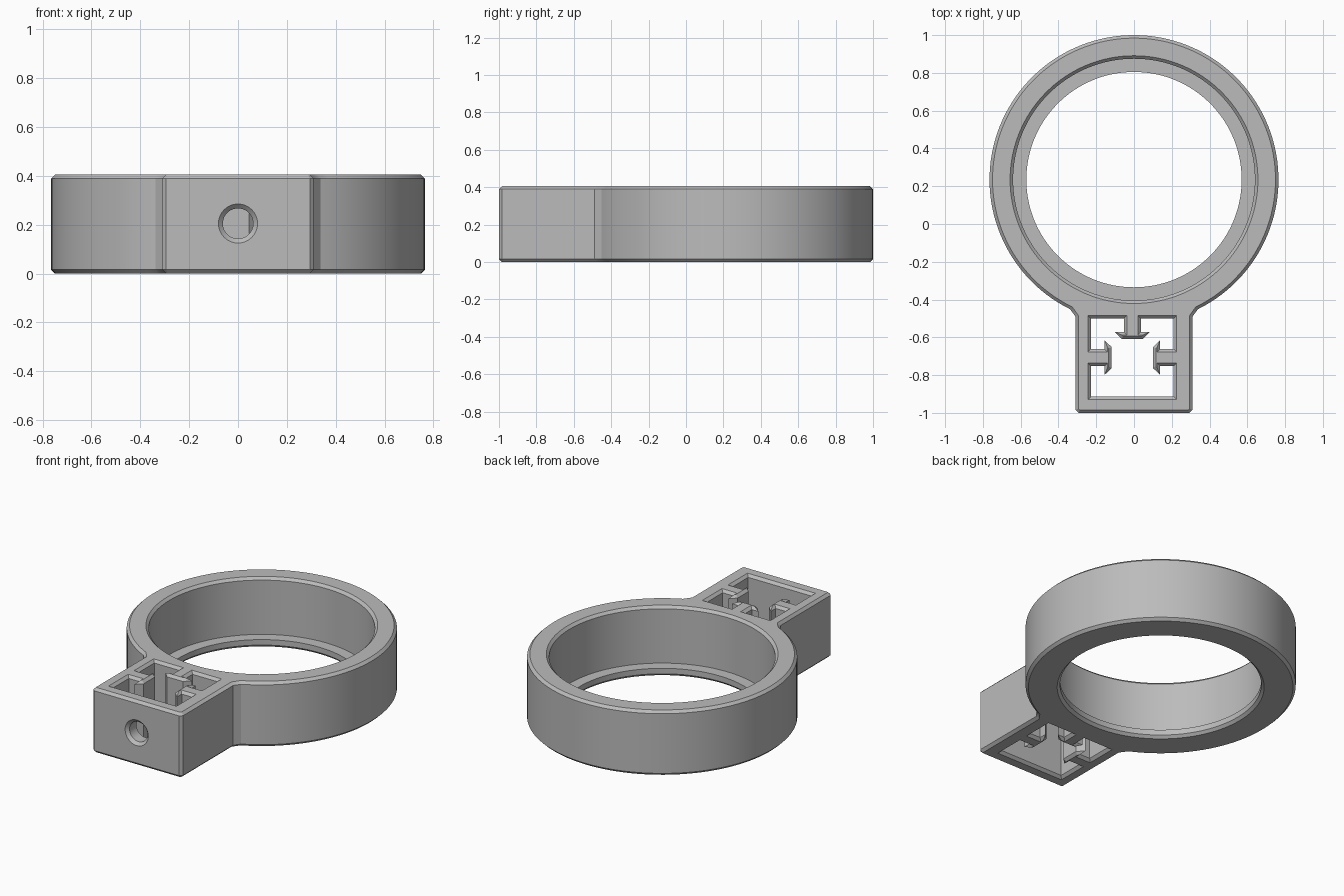
import bpy, bmesh
from math import cos, sin, pi, atan2
from mathutils import Vector

if "Cube" in bpy.data.objects:
    bpy.data.objects.remove(bpy.data.objects["Cube"])

H, CH, EPS = 0.405, 0.016, 0.001
CENTRE = Vector((0, 0.235))
R = 0.765

grey = bpy.data.materials.new("grey plastic")
grey.use_nodes = True
colour = (0.5, 0.5, 0.5, 1)
grey.diffuse_color = colour
grey.node_tree.nodes["Principled BSDF"].inputs["Base Color"].default_value = colour


def loft(name, rings):
    """Closed solid through matching rings of 3D points."""
    bm = bmesh.new()
    loops = [[bm.verts.new(p) for p in ring] for ring in rings]
    n = len(loops[0])
    for a, b in zip(loops, loops[1:]):
        for i in range(n):
            j = (i + 1) % n
            bm.faces.new((a[i], a[j], b[j], b[i]))
    bm.faces.new(loops[0][::-1])
    bm.faces.new(loops[-1])
    bmesh.ops.recalc_face_normals(bm, faces=bm.faces)
    mesh = bpy.data.meshes.new(name)
    bm.to_mesh(mesh)
    bm.free()
    mesh.materials.append(grey)
    ob = bpy.data.objects.new(name, mesh)
    bpy.context.collection.objects.link(ob)
    return ob


def offset(pts, d):
    """Mitred offset of a counter-clockwise outline, outward for d > 0."""
    out = []
    for i, p in enumerate(pts):
        t1 = (p - pts[i - 1]).normalized()
        t2 = (pts[(i + 1) % len(pts)] - p).normalized()
        n1, n2 = Vector((t1.y, -t1.x)), Vector((t2.y, -t2.x))
        out.append(p + (n1 + n2) * d / (1 + n1.dot(n2)))
    return out


def prism(name, pts, levels):
    """Stack of offset outlines given as (z, offset)."""
    return loft(name, [[(p.x, p.y, z) for p in offset(pts, d)] for z, d in levels])


def turned(name, origin, axis_y, profile, n):
    """Round solid from (position, radius) pairs, along z or along y."""
    rings = []
    for pos, r in profile:
        ring = []
        for i in range(n):
            u, v = r * cos(2 * pi * i / n), r * sin(2 * pi * i / n)
            ring.append((origin[0] + u, pos, origin[1] + v) if axis_y
                        else (origin[0] + u, origin[1] + v, pos))
        rings.append(ring)
    return loft(name, rings)


# Body outline: square socket box running into the round ring
half = 0.31
neck_x = 0.338
neck_y = CENTRE.y - (R * R - neck_x * neck_x) ** 0.5
start = atan2(neck_y - CENTRE.y, neck_x)
sweep = 2 * pi - 2 * (start + pi / 2)
STEPS = 112
right_side = [Vector((half - CH, -1)), Vector((half, -1 + CH)), Vector((half, -0.49))]
arc = [CENTRE + R * Vector((cos(start + sweep * i / STEPS), sin(start + sweep * i / STEPS)))
       for i in range(STEPS + 1)]
left_side = [Vector((-p.x, p.y)) for p in reversed(right_side)]
body = prism("ring_holder_body", right_side + arc + left_side,
             [(0, -CH), (CH, 0), (H - CH, 0), (H, -CH)])

# Socket opening with an arrow-shaped hook on three of its walls
hook = [(-0.045, 0), (-0.045, 0.072), (-0.092, 0.072), (-0.055, 0.11)]
hook += [(-a, b) for a, b in reversed(hook)]


def hooked(base, along):
    inward = Vector((-along.y, along.x))
    return [base + along * a + inward * b for a, b in hook]


x0, x1, y0, y1 = -0.228, 0.21, -0.914, -0.5
mx, my = (x0 + x1) / 2, (y0 + y1) / 2
slot = [Vector((x0, y0)), Vector((x1, y0))]
slot += hooked(Vector((x1, my)), Vector((0, 1))) + [Vector((x1, y1))]
slot += hooked(Vector((mx, y1)), Vector((-1, 0))) + [Vector((x0, y1))]
slot += hooked(Vector((x0, my)), Vector((0, -1)))
socket_cut = prism("socket_cutter", slot,
                   [(-EPS, CH + EPS), (CH, 0), (H - CH, 0), (H + EPS, CH + EPS)])

# Stepped bore that leaves a thin lip at the bottom
bore_cut = turned("bore_cutter", CENTRE, False,
                  [(-0.01, 0.596), (CH, 0.57), (0.05, 0.57), (0.05, 0.64),
                   (H - CH, 0.64), (H + 0.01, 0.666)], 128)

# Countersunk screw hole through the front wall
screw_cut = turned("screw_cutter", (0, 0.205), True,
                   [(-1.01, 0.09), (-0.982, 0.062), (-0.86, 0.062)], 40)

for cutter in (socket_cut, bore_cut, screw_cut):
    cutter.hide_render = True
    mod = body.modifiers.new(cutter.name, "BOOLEAN")
    mod.operation, mod.solver, mod.object = "DIFFERENCE", "EXACT", cutter

bpy.ops.object.select_all(action="DESELECT")
body.select_set(True)
bpy.context.view_layer.objects.active = body
for name in [m.name for m in body.modifiers]:
    bpy.ops.object.modifier_apply(modifier=name)
for cutter in (socket_cut, bore_cut, screw_cut):
    bpy.data.objects.remove(cutter)
bpy.ops.object.shade_smooth_by_angle(angle=pi / 7)
